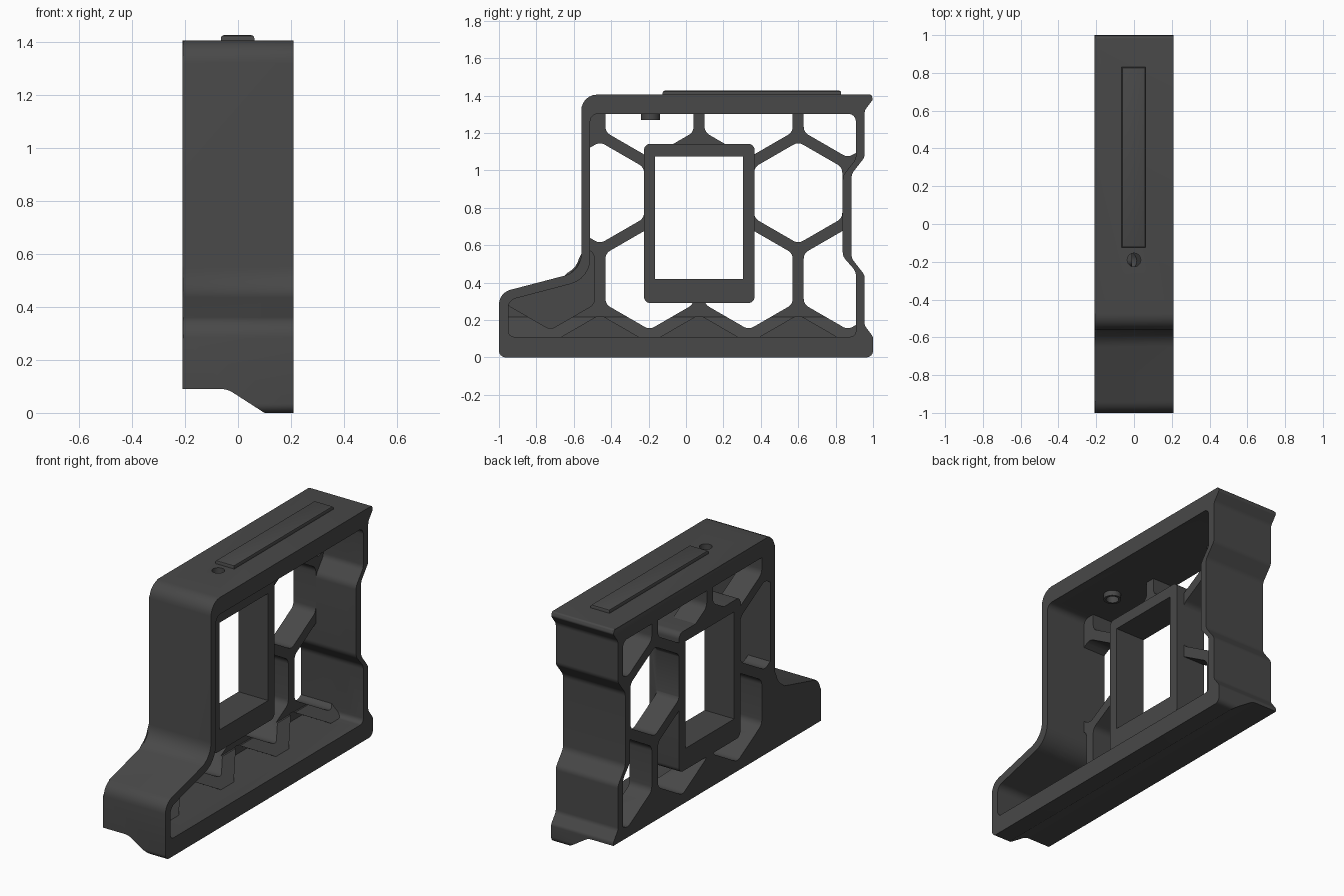
import bpy, bmesh, math
from mathutils import Vector

if "Cube" in bpy.data.objects:
    bpy.data.objects.remove(bpy.data.objects["Cube"])

mat = bpy.data.materials.new("charcoal plastic")
mat.diffuse_color = (0.065, 0.065, 0.065, 1)
mat.use_nodes = True
mat.node_tree.nodes["Principled BSDF"].inputs["Base Color"].default_value = mat.diffuse_color


def fillet(points, steps=6):
    """Round each (a, b, radius) corner of a closed profile."""
    out = []
    n = len(points)
    for i, (a, b, r) in enumerate(points):
        p = Vector((a, b))
        u = Vector(points[i - 1][:2]) - p
        v = Vector(points[(i + 1) % n][:2]) - p
        if r <= 0:
            out.append(p)
            continue
        half = u.angle(v) / 2
        t = min(r / math.tan(half), 0.48 * u.length, 0.48 * v.length)
        r = t * math.tan(half)
        c = p + (u.normalized() + v.normalized()).normalized() * (r / math.sin(half))
        d0 = p + u.normalized() * t - c
        d1 = p + v.normalized() * t - c
        ang = d0.angle_signed(d1)  # clockwise positive
        for k in range(steps + 1):
            w = -ang * k / steps
            out.append(c + Vector((d0.x * math.cos(w) - d0.y * math.sin(w),
                                   d0.x * math.sin(w) + d0.y * math.cos(w))))
    return out


def prism(name, profiles, lo, hi, axis="x", bevel=0):
    """Extrude closed profiles along x (profile y,z), y (x,z) or z (x,y)."""
    place = {"x": lambda p, h: (h, p.x, p.y),
             "y": lambda p, h: (p.x, h, p.y),
             "z": lambda p, h: (p.x, p.y, h)}[axis]
    bm = bmesh.new()
    for prof in profiles:
        pts = fillet(prof)
        a = [bm.verts.new(place(p, lo)) for p in pts]
        b = [bm.verts.new(place(p, hi)) for p in pts]
        n = len(pts)
        low = bm.faces.new(a)
        top = bm.faces.new(b[::-1])
        for i in range(n):
            j = (i + 1) % n
            bm.faces.new((a[j], a[i], b[i], b[j]))
        if bevel:
            face = low if axis == "x" else top
            bmesh.ops.bevel(bm, geom=list(face.edges), offset=bevel, segments=2,
                            profile=0.5, affect="EDGES")
    bmesh.ops.recalc_face_normals(bm, faces=bm.faces)
    me = bpy.data.meshes.new(name)
    bm.to_mesh(me)
    bm.free()
    me.materials.append(mat)
    ob = bpy.data.objects.new(name, me)
    bpy.context.collection.objects.link(ob)
    return ob


def combine(ob, other, op):
    """Apply a boolean and discard the helper."""
    m = ob.modifiers.new("bool", "BOOLEAN")
    m.operation = op
    m.solver = "EXACT"
    m.object = other
    bpy.context.view_layer.objects.active = ob
    bpy.ops.object.modifier_apply(modifier=m.name)
    bpy.data.objects.remove(other)


def rect(a0, b0, a1, b1, r=0):
    return [(a0, b0, r), (a1, b0, r), (a1, b1, r), (a0, b1, r)]


def hexagon(y, z, R=0.272, r=0.05):
    return [(y + R * math.sin(k * math.pi / 3), z + R * math.cos(k * math.pi / 3), r)
            for k in range(6)]


def circle(x, y, r, n=24):
    return [(x + r * math.cos(k * math.tau / n), y + r * math.sin(k * math.tau / n), 0)
            for k in range(n)]


# Side silhouette of the body
outer = [(-1, 0, .035), (1, 0, .035), (1, .11, .03), (.955, .17, .04),
         (.955, .44, .05), (.885, .53, .06), (.885, .98, .06), (.955, 1.07, .05),
         (.955, 1.32, .05), (1, 1.38, .015), (.99, 1.405, .012),
         (-.56, 1.405, .085), (-.56, .46, .12), (-1, .345, .08)]
# Inner side of the perimeter wall
inner = [(-.95, .11, .03), (.908, .11, .03), (.908, .46, .06), (.838, .54, .06),
         (.838, .97, .06), (.908, 1.06, .05), (.908, 1.302, .04),
         (-.512, 1.302, .04), (-.512, .42, .14), (-.95, .305, .05)]

BACK, FRONT, WEB = -0.21, 0.21, -0.06

# Body shell: silhouette, stepped underside, open pocket on one side
body = prism("grip_body", [outer], BACK, FRONT, bevel=0.01)
combine(body, prism("underside", [[(-.4, -.1, 0), (-.4, .09, 0), (-.04, .09, .08),
        (.1, 0, .02), (.13, -.02, 0), (.13, -.1, 0)]], -1.2, 1.2, "y"), "DIFFERENCE")
combine(body, prism("pocket", [inner], WEB, 0.4), "DIFFERENCE")

# Sloping floor inside the pocket
combine(body, prism("floor_wedge", [[(.07, .105, 0), (-.08, .105, 0), (-.08, .215, 0),
        (-.05, .215, 0)]], -.97, .93, "y"), "UNION")

# Honeycomb openings, three rows, kept inside the perimeter wall
cells = [hexagon(y, z) for z in (.42, 1.34) for y in (-.195, .335, .865)]
cells += [hexagon(y, .88) for y in (-.46, .60)]
holes = prism("honeycomb", cells, -0.4, 0.1)
combine(holes, prism("clip", [inner], -0.5, 0.5), "INTERSECT")
combine(body, holes, "DIFFERENCE")

# Shallow blind cells along the floor and in the foot
blind = [hexagon(y, -.045) for y in (-.46, .07, .60)] + [hexagon(-.725, .42)]
dents = prism("blind_cells", blind, -0.13, 0.1)
combine(dents, prism("clip", [inner], -0.5, 0.5), "INTERSECT")
combine(body, dents, "DIFFERENCE")

# Window frame box and its opening
combine(body, prism("window_frame", [rect(-.225, .29, .367, 1.142, .035)], BACK, -0.01), "UNION")
combine(body, prism("window", [rect(-.165, .42, .305, 1.073)], -0.4, 0.4), "DIFFERENCE")

# Screw boss under the top and its hole
combine(body, prism("screw_boss", [circle(0, -.19, .05)], 1.27, 1.33, "z"), "UNION")
combine(body, prism("screw_hole", [circle(0, -.19, .036)], 1.2, 1.5, "z"), "DIFFERENCE")

# Raised rail on the top
rail = prism("top_rail", [rect(-.065, -.125, .062, .83)], 1.39, 1.426, "z", bevel=0.012)

for ob in (body, rail):
    bpy.ops.object.select_all(action="DESELECT")
    ob.select_set(True)
    bpy.context.view_layer.objects.active = ob
    bpy.ops.object.shade_smooth_by_angle(angle=math.radians(30))
